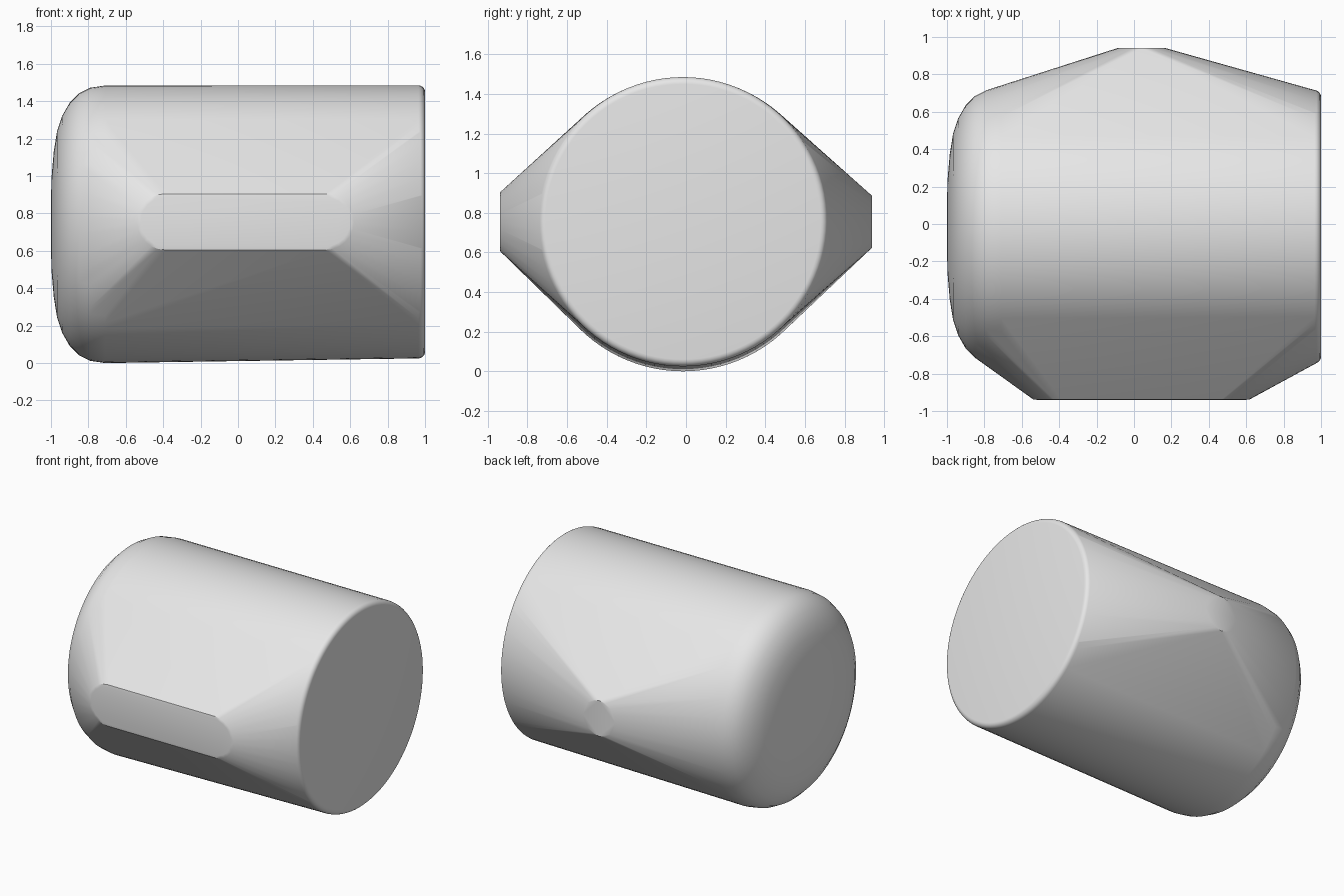
import bpy
import bmesh
from math import sin, cos, pi, radians

cube = bpy.data.objects.get("Cube")
if cube:
    bpy.data.objects.remove(cube, do_unlink=True)

# Material
grey = bpy.data.materials.new("light grey")
grey.use_nodes = True
colour = (0.8, 0.8, 0.8, 1)
grey.diffuse_color = colour
grey.node_tree.nodes["Principled BSDF"].inputs["Base Color"].default_value = colour

bm = bmesh.new()


def ring_x(x, r, y, z, n=96):
    """Circle of points around the long axis."""
    for i in range(n):
        a = 2 * pi * i / n
        bm.verts.new((x, y + r * cos(a), z + r * sin(a)))


def slot(x0, x1, r, y, z, n):
    """Stadium outline of points facing front or back."""
    for i in range(n + 1):
        a = -pi / 2 + pi * i / n
        bm.verts.new((x1 + r * cos(a), y, z + r * sin(a)))
        bm.verts.new((x0 - r * cos(a), y, z + r * sin(a)))


# Domed right end
dome = [(-1.0, 0.12), (-0.997, 0.25), (-0.985, 0.39), (-0.967, 0.5),
        (-0.94, 0.58), (-0.9, 0.65), (-0.85, 0.7), (-0.79, 0.73), (-0.71, 0.742)]
for x, r in dome:
    ring_x(x, r, -0.015, 0.742)

# Flat left end with a small rounded rim
for i in range(6):
    a = pi / 2 * i / 5
    ring_x(0.965 + 0.035 * sin(a), 0.695 + 0.035 * cos(a), -0.015, 0.755)

# Long front pad with a softened rim
slot(-0.39, 0.47, 0.157, -0.925, 0.755, 12)
slot(-0.39, 0.47, 0.15, -0.937, 0.755, 12)
slot(-0.39, 0.47, 0.13, -0.94, 0.755, 12)

# Small round back pad
slot(0.04, 0.04, 0.13, 0.94, 0.755, 8)

# Wrap everything in one taut skin
bmesh.ops.remove_doubles(bm, verts=bm.verts, dist=0.0005)
bmesh.ops.convex_hull(bm, input=bm.verts[:], use_existing_faces=False)
bmesh.ops.delete(bm, geom=[v for v in bm.verts if not v.link_faces], context='VERTS')
bmesh.ops.dissolve_limit(bm, angle_limit=radians(0.1), verts=bm.verts[:], edges=bm.edges[:])
bmesh.ops.recalc_face_normals(bm, faces=bm.faces[:])

mesh = bpy.data.meshes.new("padded_body")
bm.to_mesh(mesh)
bm.free()
mesh.materials.append(grey)
body = bpy.data.objects.new("padded_body", mesh)
bpy.context.scene.collection.objects.link(body)

bpy.ops.object.select_all(action='DESELECT')
body.select_set(True)
bpy.context.view_layer.objects.active = body
bpy.ops.object.shade_smooth_by_angle(angle=radians(30))
